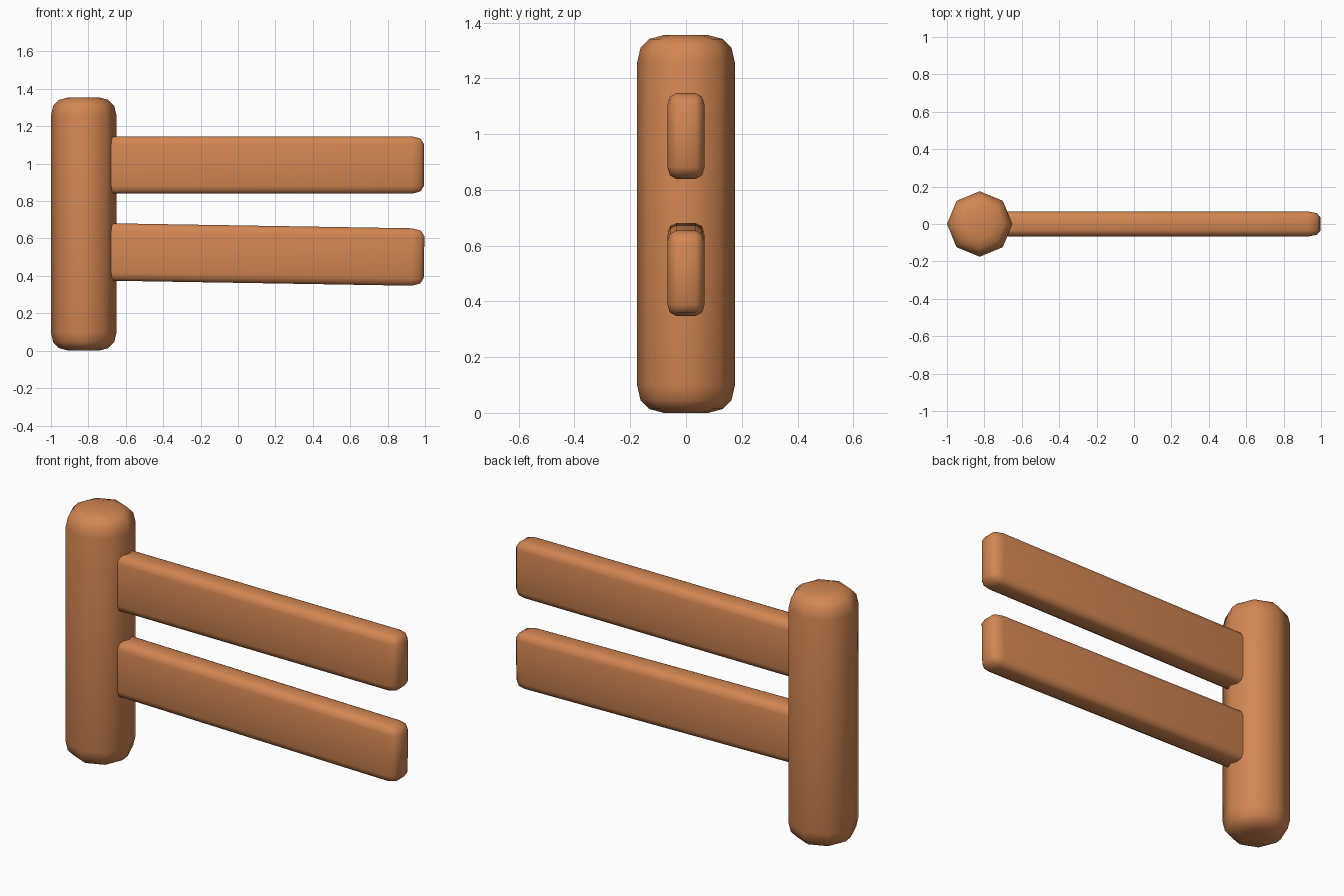
import bpy, bmesh, math
from mathutils import Matrix

if "Cube" in bpy.data.objects:
    bpy.data.objects.remove(bpy.data.objects["Cube"])

wood = bpy.data.materials.new("warm orange wood")
wood.diffuse_color = (0.65, 0.24, 0.085, 1)
wood.use_nodes = True
wood.node_tree.nodes["Principled BSDF"].inputs["Base Color"].default_value = wood.diffuse_color


def add_object(name, bm):
    bmesh.ops.recalc_face_normals(bm, faces=bm.faces)
    for f in bm.faces:
        f.smooth = True
    mesh = bpy.data.meshes.new(name)
    bm.to_mesh(mesh)
    bm.free()
    mesh.materials.append(wood)
    obj = bpy.data.objects.new(name, mesh)
    bpy.context.collection.objects.link(obj)
    return obj


# Octagonal post with rounded rims, mirrored profile of (radius, height)
def make_post(name, x, height, sides=8):
    low = [(0.08, 0.0), (0.132, 0.014), (0.163, 0.045), (0.175, 0.097)]
    profile = low + [(r, height - z) for r, z in reversed(low)]
    bm = bmesh.new()
    rings = []
    for r, z in profile:
        rings.append([bm.verts.new((r * math.cos(math.tau * i / sides),
                                    r * math.sin(math.tau * i / sides), z))
                      for i in range(sides)])
    for a, b in zip(rings, rings[1:]):
        for i in range(sides):
            j = (i + 1) % sides
            bm.faces.new((a[i], a[j], b[j], b[i]))
    bm.faces.new(rings[0])
    bm.faces.new(rings[-1])
    post = add_object(name, bm)
    post.location.x = x
    return post


# Rounded plank; the rounding differs per axis, so bevel evenly then stretch
def make_rail(name, x0, x1, width, height, z, tilt=0.0):
    size = (x1 - x0, width, height)
    rounding = (0.065, 0.032, 0.042)
    bm = bmesh.new()
    bmesh.ops.create_cube(bm, size=1)
    bmesh.ops.scale(bm, vec=[s / r for s, r in zip(size, rounding)], verts=bm.verts)
    bmesh.ops.bevel(bm, geom=bm.edges[:], offset=1.0, segments=2,
                    profile=0.5, affect='EDGES')
    bmesh.ops.scale(bm, vec=rounding, verts=bm.verts)
    bmesh.ops.rotate(bm, matrix=Matrix.Rotation(tilt, 3, 'Y'), verts=bm.verts)
    rail = add_object(name, bm)
    rail.location = ((x0 + x1) / 2, 0, z)
    return rail


make_post("fence_post", -0.825, 1.355)
make_rail("upper_rail", -0.82, 0.995, 0.134, 0.307, 0.993)
# The lower rail sags slightly towards its free end
make_rail("lower_rail", -0.82, 0.995, 0.134, 0.307, 0.515, math.radians(0.95))
